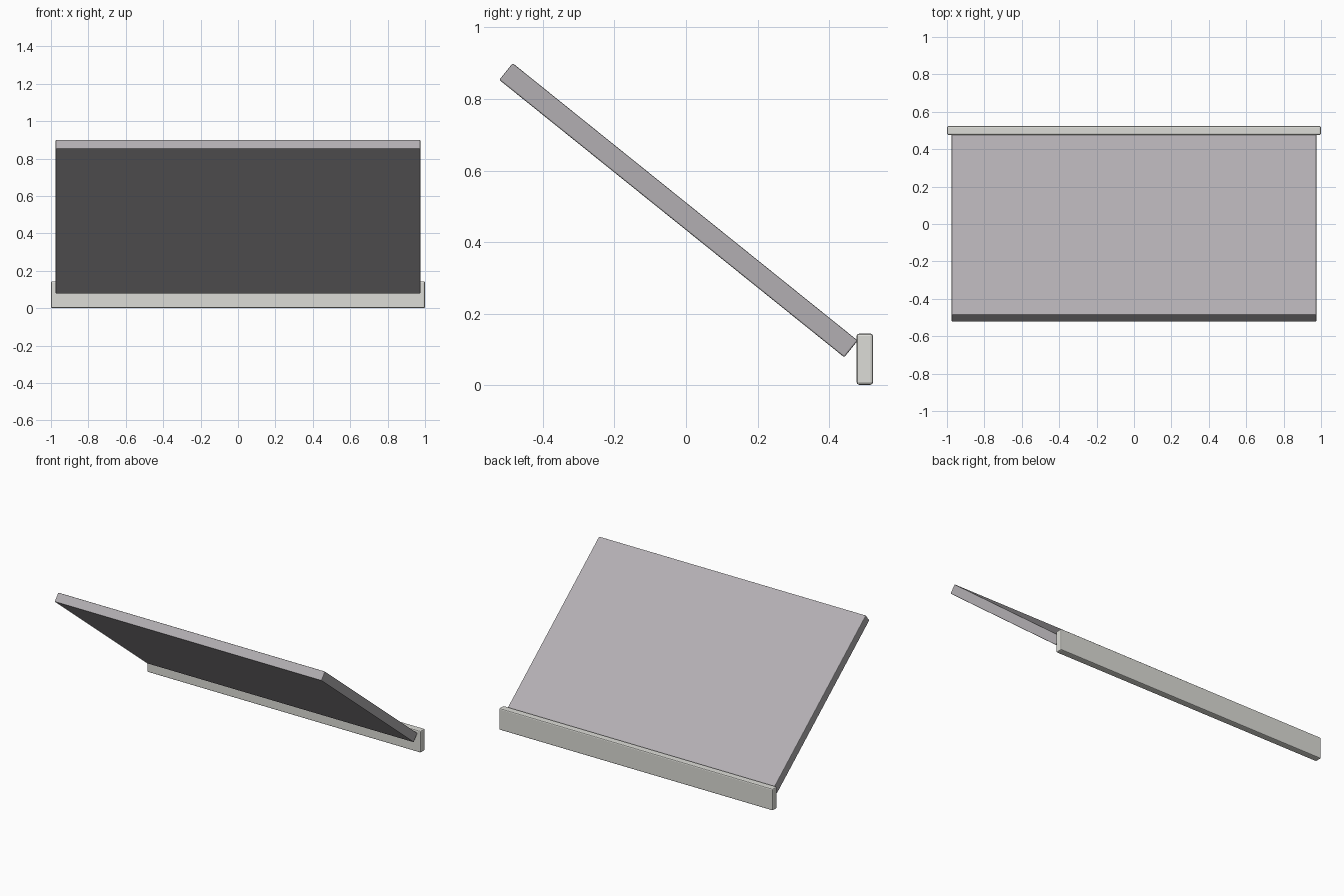
import bpy
from math import radians

if "Cube" in bpy.data.objects:
    bpy.data.objects.remove(bpy.data.objects["Cube"])


def slab(name, size, loc, tilt, bevel, color):
    bpy.ops.mesh.primitive_cube_add(size=1, location=loc, rotation=(tilt, 0, 0))
    ob = bpy.context.object
    ob.name = name
    ob.scale = size
    bpy.ops.object.transform_apply(location=False, rotation=False, scale=True)
    mod = ob.modifiers.new("soft_edges", 'BEVEL')
    mod.width = bevel
    mod.segments = 2
    mat = bpy.data.materials.new(name + "_paint")
    mat.diffuse_color = color
    mat.use_nodes = True
    mat.node_tree.nodes["Principled BSDF"].inputs["Base Color"].default_value = mat.diffuse_color
    ob.data.materials.append(mat)
    return ob


# Sloping panel, high at the front and low at the back
slab("sloped_panel", (1.95, 1.238, 0.06), (0, -0.021, 0.489),
     radians(-38.8), 0.004, (0.45, 0.43, 0.45, 1))

# Upright rail along the panel's low edge
slab("back_rail", (2.0, 0.046, 0.143), (0, 0.5, 0.0725),
     0, 0.007, (0.72, 0.72, 0.68, 1))
